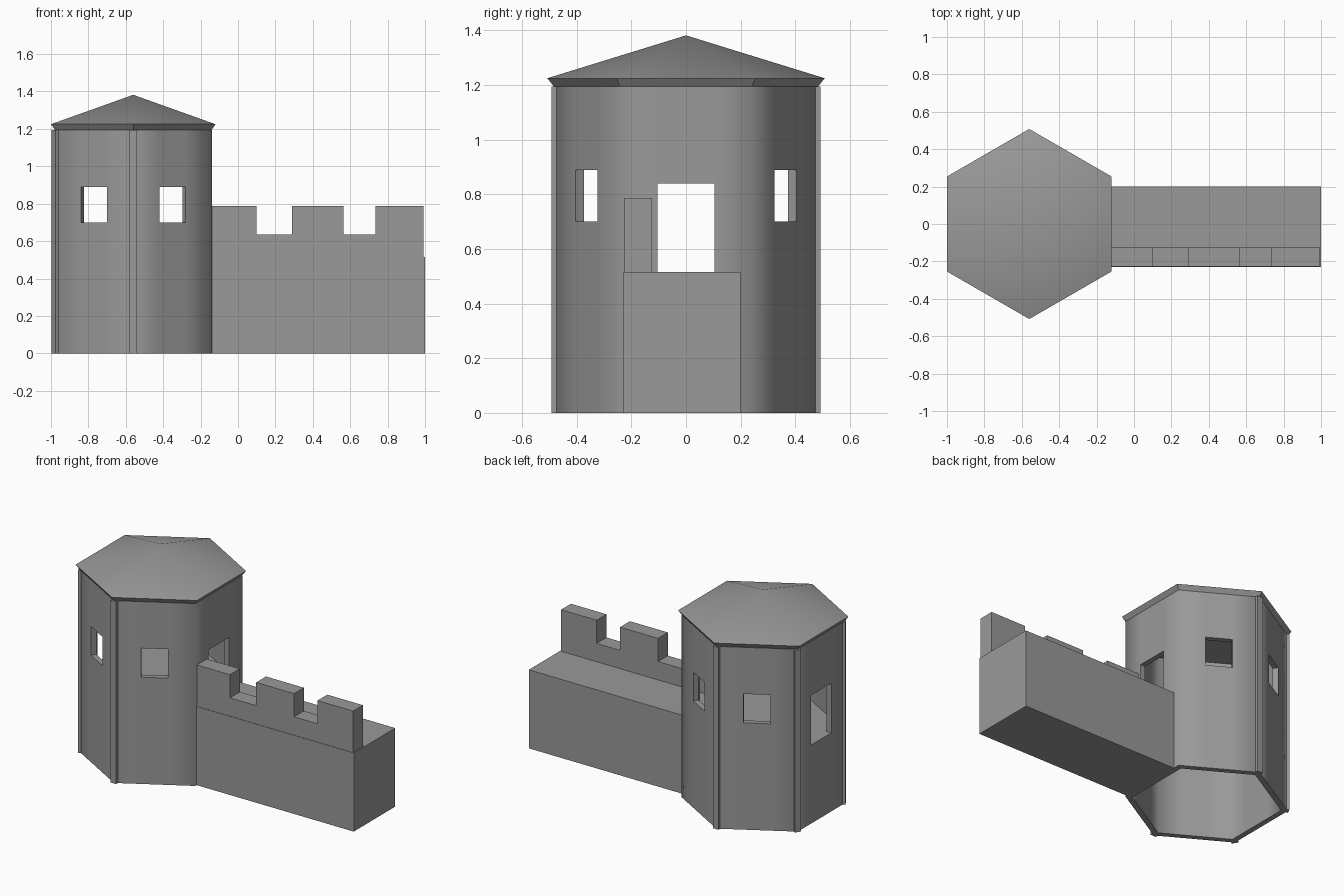
import bpy, bmesh
from math import sin, cos, pi, radians
from mathutils import Vector

if "Cube" in bpy.data.objects:
    bpy.data.objects.remove(bpy.data.objects["Cube"])

CX = -0.56          # tower axis
R = 0.486           # tower corner radius

stone = bpy.data.materials.new("dark_stone")
stone.diffuse_color = (0.32, 0.32, 0.32, 1)
stone.use_nodes = True
stone.node_tree.nodes["Principled BSDF"].inputs["Base Color"].default_value = stone.diffuse_color


def finish(name, bm, smooth=None, shell=0):
    bmesh.ops.remove_doubles(bm, verts=bm.verts, dist=1e-5)
    bmesh.ops.recalc_face_normals(bm, faces=bm.faces)
    me = bpy.data.meshes.new(name)
    bm.to_mesh(me)
    bm.free()
    me.materials.append(stone)
    ob = bpy.data.objects.new(name, me)
    bpy.context.collection.objects.link(ob)
    bpy.ops.object.select_all(action='DESELECT')
    bpy.context.view_layer.objects.active = ob
    ob.select_set(True)
    if shell:
        m = ob.modifiers.new("thickness", 'SOLIDIFY')
        m.thickness, m.offset, m.use_even_offset = shell, -1, True
        bpy.ops.object.modifier_apply(modifier=m.name)
    if smooth:
        bpy.ops.object.shade_smooth_by_angle(angle=radians(smooth))
    return ob


def hexagon(r, z):
    return [Vector((CX + r * cos(pi / 6 + k * pi / 3), r * sin(pi / 6 + k * pi / 3), z))
            for k in range(6)]


def extrude_outline(name, pts, vec):
    bm = bmesh.new()
    f = bm.faces.new([bm.verts.new(p) for p in pts])
    ext = bmesh.ops.extrude_face_region(bm, geom=[f], use_keep_orig=True)
    bmesh.ops.translate(bm, vec=vec, verts=[v for v in ext['geom'] if isinstance(v, bmesh.types.BMVert)])
    return finish(name, bm)


# Hollow tower wall: six gridded sides with window and doorway cells left out
bm = bmesh.new()
rows = [0, 0.515, 0.70, 0.84, 0.89, 1.195]
corners = hexagon(R, 0)
for k in range(6):
    a, b = corners[k], corners[(k + 1) % 6]
    door = k in (2, 5)                       # sides facing -x and +x
    half = (0.105 if door else 0.08) / R
    us = [0, 0.5 - half, 0.5 + half, 1]
    holes = (1, 2) if door else (2, 3)
    for i in range(3):
        for j in range(5):
            if i == 1 and j in holes:
                continue
            quad = [(us[i], rows[j]), (us[i + 1], rows[j]),
                    (us[i + 1], rows[j + 1]), (us[i], rows[j + 1])]
            bm.faces.new([bm.verts.new(a.lerp(b, u) + Vector((0, 0, z))) for u, z in quad])
finish("tower_wall", bm, smooth=65, shell=0.035)

# Floor at walkway level inside the tower
extrude_outline("tower_floor", hexagon(R - 0.03, 0.497), (0, 0, 0.018))

# Thin corner strips on the four outer corners
for k in (1, 2, 3, 4):
    ang = pi / 6 + k * pi / 3
    rad, tan = Vector((cos(ang), sin(ang), 0)), Vector((-sin(ang), cos(ang), 0))
    c = Vector((CX, 0, 0))
    pts = [c + rad * r + tan * t for r, t in
           ((0.46, -0.02), (0.492, -0.02), (0.492, 0.02), (0.46, 0.02))]
    extrude_outline(f"corner_strip_{k}", pts, (0, 0, 1.195))

# Shallow hexagonal roof with a tapered eave
bm = bmesh.new()
low = [bm.verts.new(p) for p in hexagon(0.482, 1.193)]
rim = [bm.verts.new(p) for p in hexagon(0.508, 1.225)]
apex = bm.verts.new((CX, 0, 1.382))
bm.faces.new(low)
for k in range(6):
    n = (k + 1) % 6
    bm.faces.new((low[k], low[n], rim[n], rim[k]))
    bm.faces.new((rim[k], rim[n], apex))
finish("roof", bm, smooth=30)

# Rampart block
extrude_outline("rampart", [(-0.14, -0.229, 0), (1.0, -0.229, 0),
                            (1.0, -0.229, 0.515), (-0.14, -0.229, 0.515)], (0, 0.429, 0))

# Crenellated parapet along the front edge
lo, hi = 0.635, 0.787
outline = [(-0.14, 0.515), (0.993, 0.515)]
for x0, x1 in ((0.735, 0.993), (0.29, 0.565), (-0.14, 0.10)):
    outline += [(x1, lo), (x1, hi), (x0, hi), (x0, lo)]
outline = [p for p in outline if p not in ((0.993, lo), (-0.14, lo))]
extrude_outline("parapet", [(x, -0.226, z) for x, z in outline], (0, 0.102, 0))
